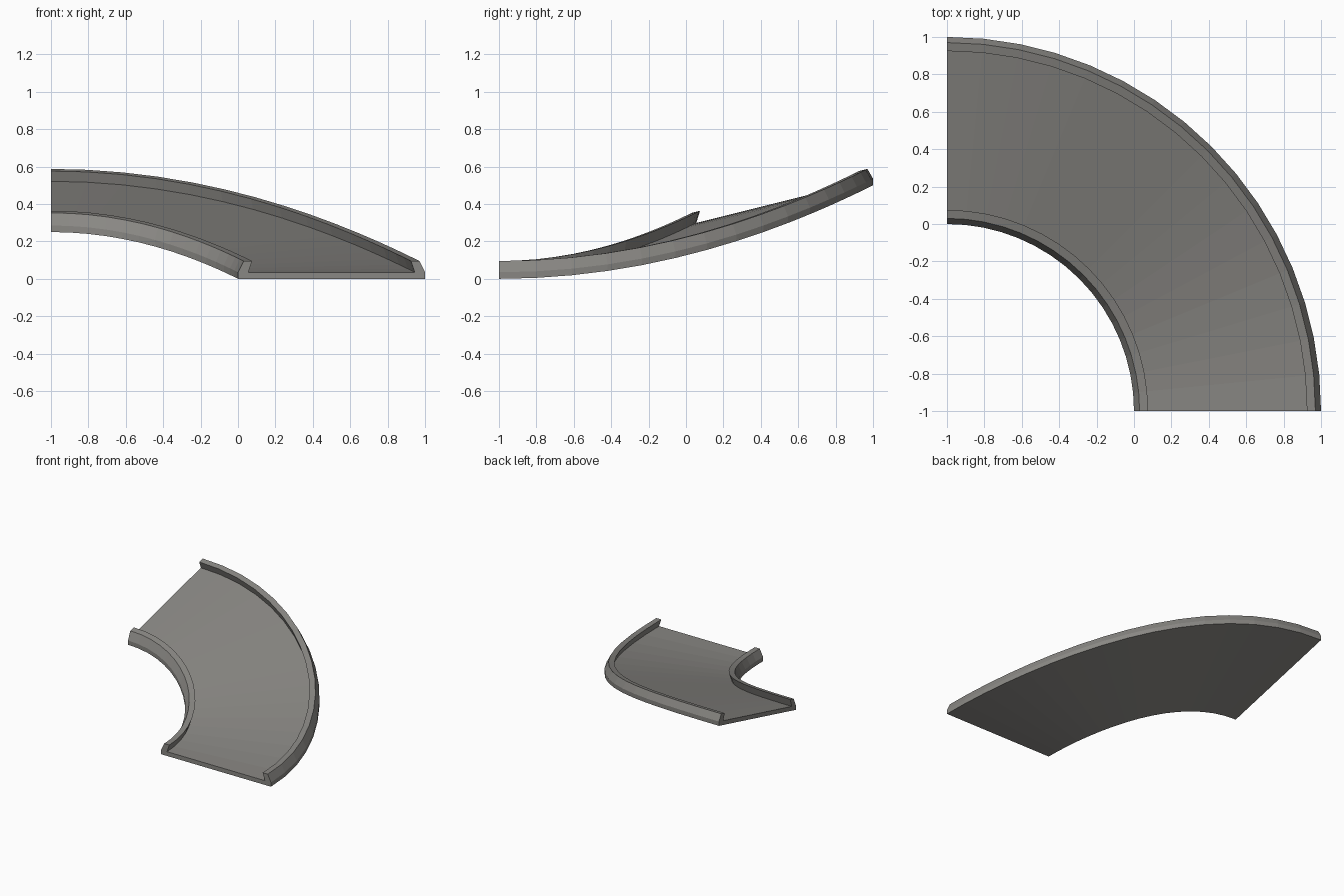
import bpy, bmesh, math

if "Cube" in bpy.data.objects:
    bpy.data.objects.remove(bpy.data.objects["Cube"])

SEGMENTS = 16          # steps round the quarter turn
CENTRE = (-1.0, -1.0)  # bend centre
INNER, OUTER = 1.0, 2.0
SLOPE = 0.25           # climb per unit of radius

grey = bpy.data.materials.new("warm grey")
grey.diffuse_color = (0.25, 0.243, 0.228, 1)
grey.use_nodes = True
grey.node_tree.nodes["Principled BSDF"].inputs["Base Color"].default_value = grey.diffuse_color

# Channel cross-section: undercut lip on each side of a flat floor
lip = [(0, 0), (0, 0.035), (0.03, 0.095), (0.075, 0.095), (0.055, 0.035)]
profile = [(INNER + d, h) for d, h in lip] + [(OUTER - d, h) for d, h in reversed(lip)]

bm = bmesh.new()


def ring(angle):
    """Cross-section at an angle, raised so the ramp climbs and banks."""
    rise = SLOPE * math.sin(angle) ** 2
    return [bm.verts.new((CENTRE[0] + r * math.cos(angle),
                          CENTRE[1] + r * math.sin(angle),
                          h + r * rise)) for r, h in profile]


# Sweep the cross-section round the bend
rings = [ring(math.pi / 2 * i / SEGMENTS) for i in range(SEGMENTS + 1)]
n = len(profile)
for a, b in zip(rings, rings[1:]):
    for i in range(n):
        j = (i + 1) % n
        bm.faces.new((a[i], a[j], b[j], b[i]))

# End caps: floor slab plus the two lips
for r in (rings[0], rings[-1]):
    bm.faces.new((r[0], r[1], r[4], r[5], r[8], r[9]))
    bm.faces.new((r[1], r[2], r[3], r[4]))
    bm.faces.new((r[5], r[6], r[7], r[8]))

bmesh.ops.recalc_face_normals(bm, faces=bm.faces)
mesh = bpy.data.meshes.new("curved_ramp_track")
bm.to_mesh(mesh)
bm.free()
mesh.materials.append(grey)
track = bpy.data.objects.new("curved_ramp_track", mesh)
bpy.context.collection.objects.link(track)
